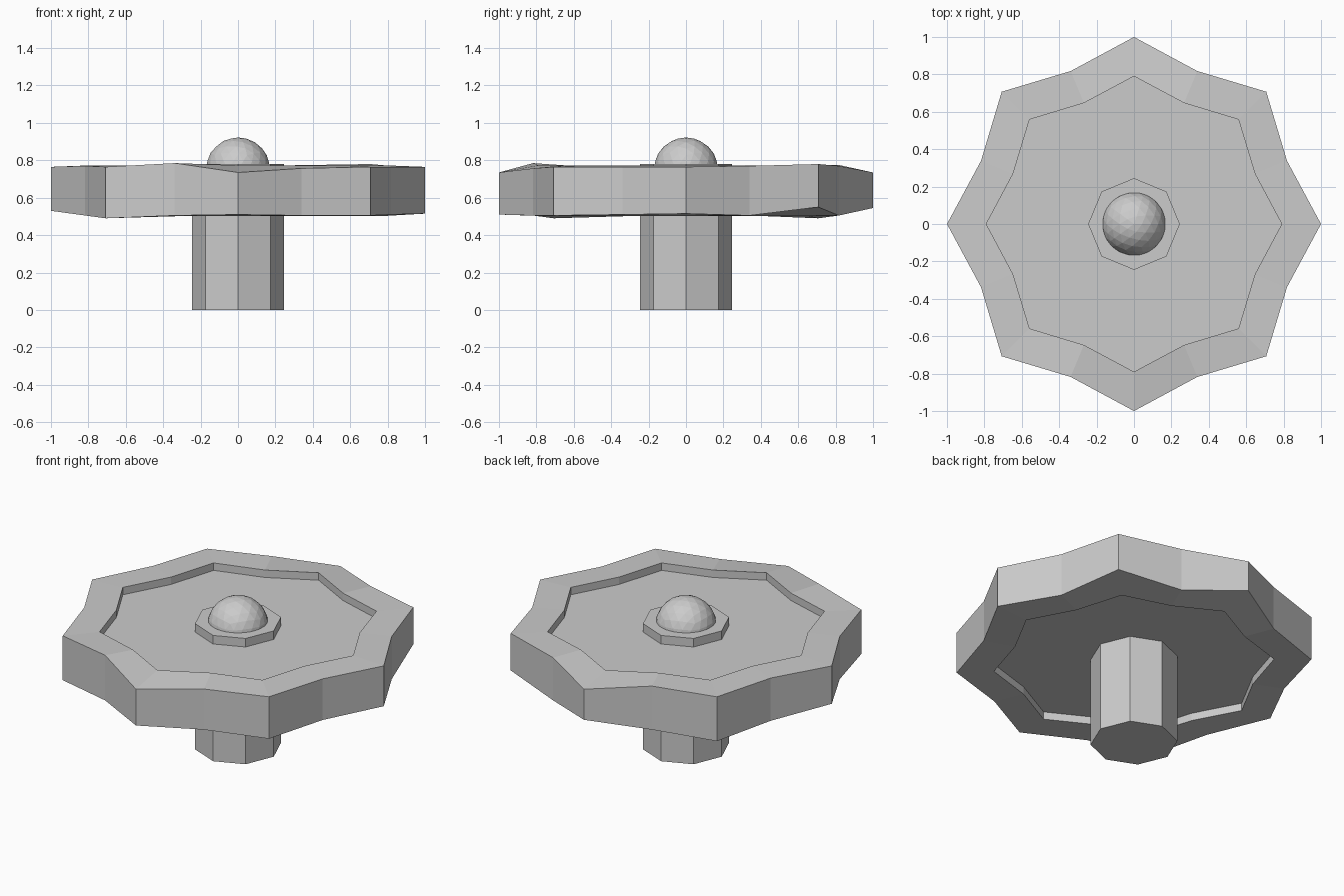
import bpy, bmesh
from math import cos, sin, pi

if "Cube" in bpy.data.objects:
    bpy.data.objects.remove(bpy.data.objects["Cube"])

N = 16
# slightly uneven heights of the rim's outer corners, counter-clockwise from +x
TOP = [.765, .77, .78, .77, .735, .775, .765, .77, .765, .77, .765, .785, .735, .757, .765, .765]
BOT = [.515, .505, .55, .505, .545, .505, .49, .505, .53, .505, .49, .505, .51, .505, .505, .51]


def star(tip, dip, heights):
    """Eight-pointed outline: tips and dips alternate."""
    return [((tip, dip)[i % 2] * cos(2 * pi * i / N),
             (tip, dip)[i % 2] * sin(2 * pi * i / N), heights[i]) for i in range(N)]


def loft(name, rings, closed):
    """Bridge successive rings; close the loop, or cap both ends."""
    bm = bmesh.new()
    vs = [[bm.verts.new(p) for p in r] for r in rings]
    n = len(vs[0])
    for k in range(len(vs) if closed else len(vs) - 1):
        a, b = vs[k], vs[(k + 1) % len(vs)]
        for i in range(n):
            j = (i + 1) % n
            bm.faces.new((a[i], a[j], b[j], b[i]))
    if not closed:
        bm.faces.new(vs[0][::-1])
        bm.faces.new(vs[-1])
    bmesh.ops.recalc_face_normals(bm, faces=bm.faces)
    me = bpy.data.meshes.new(name)
    bm.to_mesh(me)
    bm.free()
    ob = bpy.data.objects.new(name, me)
    bpy.context.collection.objects.link(ob)
    return ob


# raised star-shaped rim
loft("rim", [star(1, .885, BOT), star(1, .885, TOP),
             star(.79, .70, [.773] * N), star(.79, .70, [.503] * N)], True)

# recessed plate inside the rim
loft("plate", [star(.79, .70, [.55] * N), star(.79, .70, [.727] * N)], False)

# octagonal column
bpy.ops.mesh.primitive_cylinder_add(vertices=8, radius=.245, depth=.78, location=(0, 0, .39))
bpy.context.object.name = "column"

# faceted dome knob
bpy.ops.mesh.primitive_ico_sphere_add(subdivisions=3, radius=.172, location=(0, 0, .75))
bpy.context.object.name = "dome_knob"
